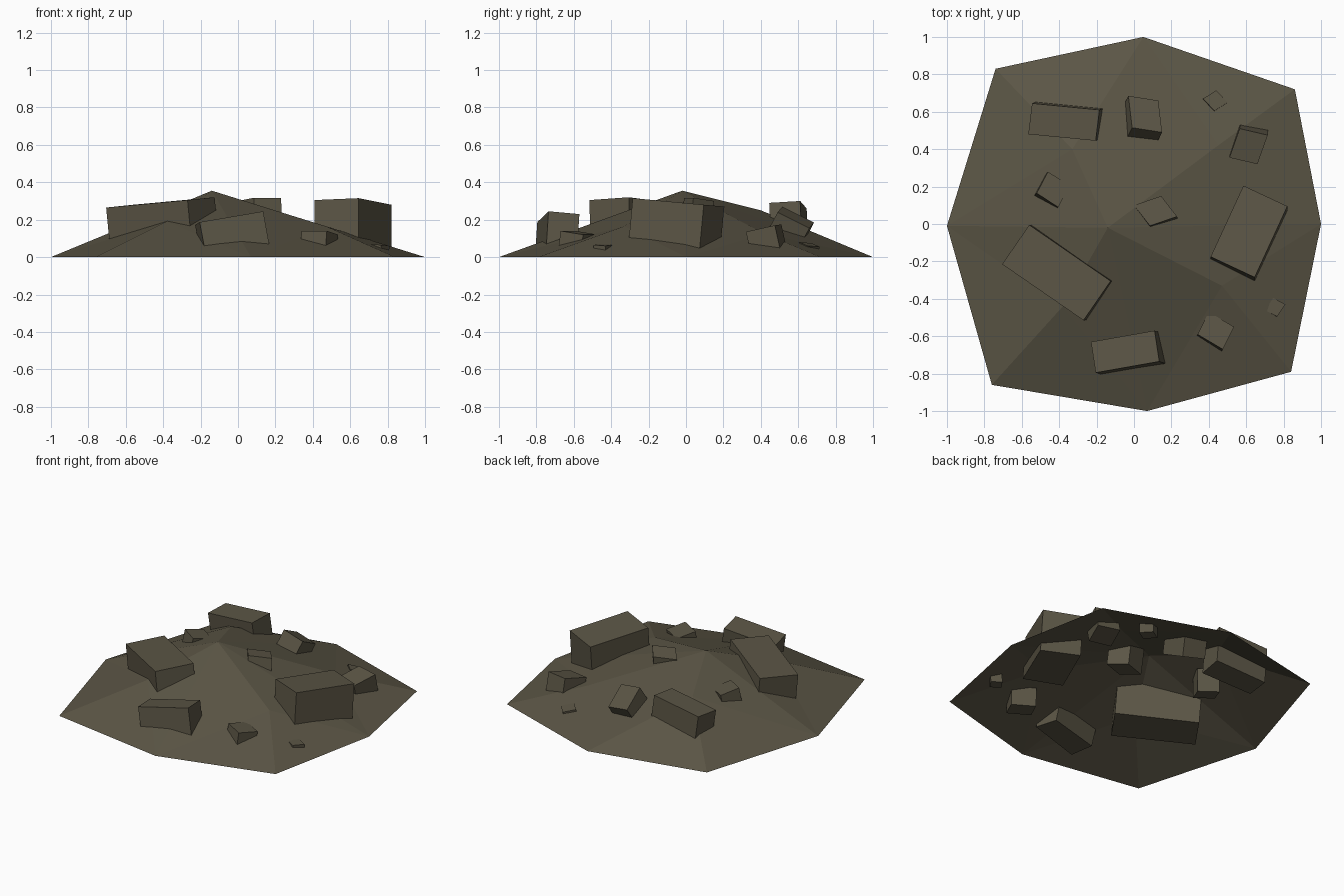
import bpy, bmesh
from mathutils import Vector

mat = bpy.data.materials.new("dark olive stone")
mat.diffuse_color = (0.105, 0.092, 0.06, 1)


def make(name, verts, faces, closed):
    bm = bmesh.new()
    vs = [bm.verts.new(v) for v in verts]
    for f in faces:
        bm.faces.new([vs[i] for i in f])
    if closed:
        bmesh.ops.recalc_face_normals(bm, faces=bm.faces)
    me = bpy.data.meshes.new(name)
    bm.to_mesh(me)
    bm.free()
    me.materials.append(mat)
    ob = bpy.data.objects.new(name, me)
    bpy.context.collection.objects.link(ob)


def block(name, a, b, c, depth):
    """Tilted box from three neighbouring top corners and a depth."""
    a, b, c = Vector(a), Vector(b), Vector(c)
    n = (b - a).cross(c - b).normalized()
    if n.z > 0:
        n = -n
    top = [a, b, c, a + c - b]
    verts = top + [p + n * depth for p in top]
    for v in verts:
        v.z = max(v.z, 0)
    sides = [(i, (i + 1) % 4, (i + 1) % 4 + 4, i + 4) for i in range(4)]
    make(name, verts, [(0, 1, 2, 3), (4, 5, 6, 7)] + sides, True)


# mound: open shell, eight rim points, four shoulder points, one peak
rim = [(1, 0), (0.86, 0.72), (0.05, 1), (-0.74, 0.83),
       (-1, -0.01), (-0.76, -0.86), (0.07, -1), (0.84, -0.79)]
shoulders = [(0.45, 0.42, 0.125), (-0.33, 0.40, 0.25),
             (-0.38, -0.44, 0.19), (0.47, -0.33, 0.165)]
verts = [(x, y, 0) for x, y in rim] + shoulders + [(-0.14, -0.02, 0.355)]
faces = []
for i in range(4):
    e, corner, e2, s = 2 * i, 2 * i + 1, (2 * i + 2) % 8, 8 + i
    faces += [(e, corner, s), (corner, e2, s), (e2, 12, s), (12, e, s)]
make("mound", verts, faces, False)

# large slabs
block("slab_left", (-0.705, -0.215, 0.265), (-0.27, -0.515, 0.305), (-0.125, -0.305, 0.32), 0.27)
block("slab_right", (0.41, -0.175, 0.305), (0.645, -0.285, 0.315), (0.82, 0.095, 0.28), 0.29)
block("slab_front", (-0.205, -0.795, 0.187), (0.135, -0.735, 0.245), (0.11, -0.57, 0.23), 0.20)
block("slab_back", (-0.545, 0.645, 0.26), (-0.185, 0.61, 0.30), (-0.205, 0.445, 0.29), 0.26)

# medium stones
block("stone_back", (-0.01, 0.515, 0.27), (0.15, 0.49, 0.24), (0.13, 0.66, 0.155), 0.18)
block("stone_centre", (0, 0.10, 0.30), (0.085, -0.01, 0.317), (0.23, 0.04, 0.317), 0.18)
block("stone_left", (-0.46, 0.28, 0.245), (-0.52, 0.165, 0.27), (-0.405, 0.09, 0.265), 0.15)
block("stone_right", (0.51, 0.355, 0.14), (0.66, 0.32, 0.135), (0.715, 0.475, 0.17), 0.15)
block("stone_front", (0.34, -0.59, 0.14), (0.475, -0.67, 0.14), (0.535, -0.55, 0.12), 0.13)

# small chips
block("chip_back", (0.37, 0.67, 0.075), (0.43, 0.605, 0.08), (0.50, 0.65, 0.06), 0.08)
block("chip_front", (0.70, -0.46, 0.07), (0.765, -0.495, 0.065), (0.81, -0.43, 0.06), 0.06)
